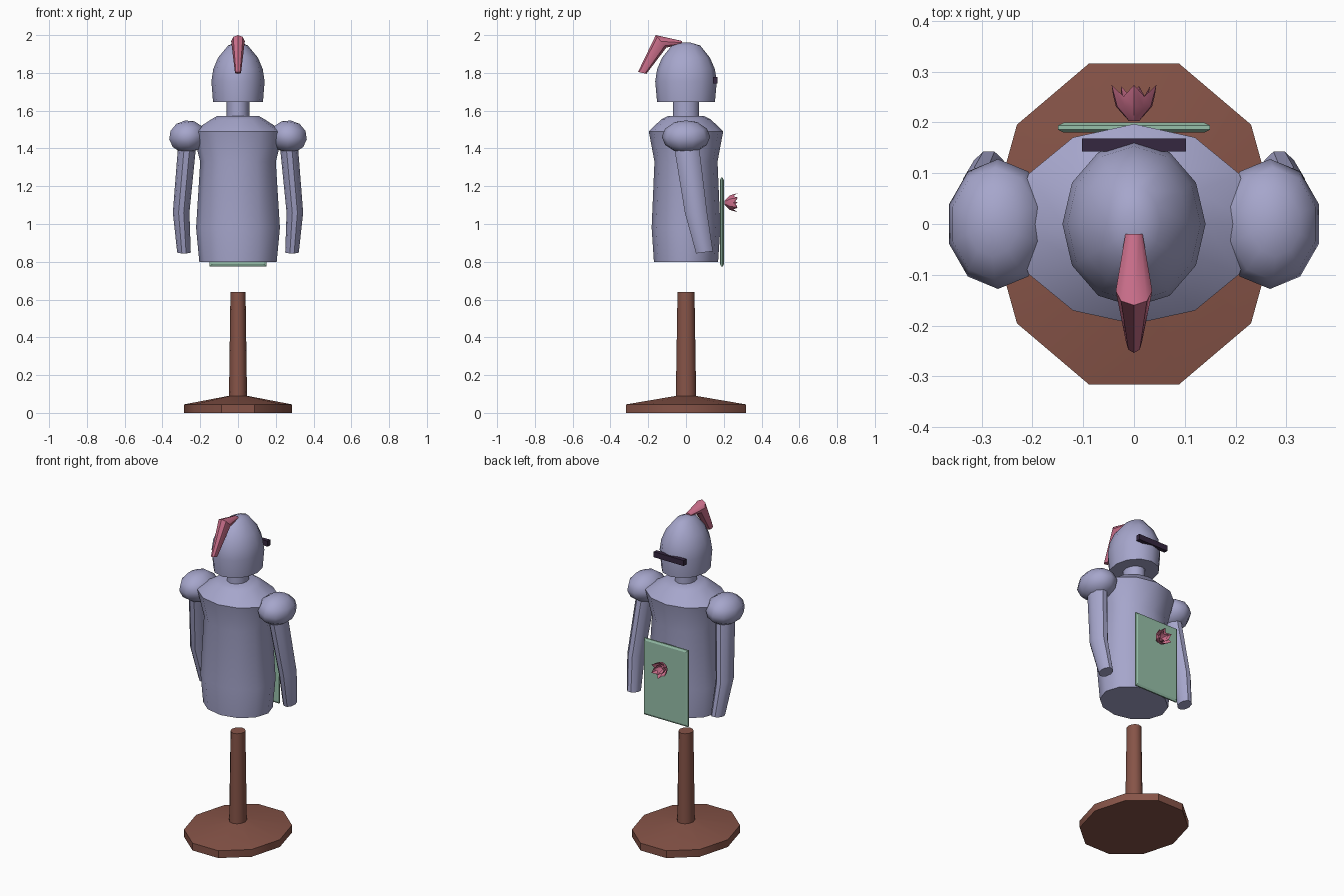
import bpy, bmesh, math
from mathutils import Vector, Matrix

if "Cube" in bpy.data.objects:
    bpy.data.objects.remove(bpy.data.objects["Cube"])


def material(name, r, g, b):
    m = bpy.data.materials.new(name)
    m.diffuse_color = (r, g, b, 1)
    m.use_nodes = True
    m.node_tree.nodes["Principled BSDF"].inputs["Base Color"].default_value = m.diffuse_color
    return m


LAVENDER = material("lavender", 0.38, 0.38, 0.60)
BROWN = material("brown", 0.24, 0.088, 0.064)
PINK = material("pink", 0.60, 0.16, 0.26)
GREEN = material("sage_green", 0.31, 0.53, 0.40)
DARK = material("dark_plum", 0.035, 0.02, 0.05)


def finish(name, bm, mat, angle=40):
    bmesh.ops.recalc_face_normals(bm, faces=bm.faces)
    me = bpy.data.meshes.new(name)
    bm.to_mesh(me)
    bm.free()
    ob = bpy.data.objects.new(name, me)
    bpy.context.collection.objects.link(ob)
    me.materials.append(mat)
    bpy.ops.object.select_all(action='DESELECT')
    ob.select_set(True)
    bpy.context.view_layer.objects.active = ob
    bpy.ops.object.shade_smooth_by_angle(angle=math.radians(angle))
    return ob


def loft(name, rings, n, mat, angle=40):
    """Skin through elliptical rings given as (centre, axis u, axis v), capped."""
    bm = bmesh.new()
    loops = []
    for c, u, v in rings:
        c, u, v = Vector(c), Vector(u), Vector(v)
        loops.append([bm.verts.new(c + u * math.cos(t) + v * math.sin(t))
                      for t in (math.tau * i / n for i in range(n))])
    for a, b in zip(loops, loops[1:]):
        for i in range(n):
            j = (i + 1) % n
            bm.faces.new((a[i], a[j], b[j], b[i]))
    bm.faces.new(loops[0])
    bm.faces.new(loops[-1])
    return finish(name, bm, mat, angle)


def upright(name, profile, n, mat, angle=40):
    """Vertical loft from rows of (z, x radius, y radius)."""
    return loft(name, [((0, 0, z), (rx, 0, 0), (0, ry, 0)) for z, rx, ry in profile],
                n, mat, angle)


def box(name, lo, hi, mat):
    lo, hi = Vector(lo), Vector(hi)
    bm = bmesh.new()
    bmesh.ops.create_cube(bm, size=1, matrix=Matrix.Translation((lo + hi) / 2)
                          @ Matrix.Diagonal((*(hi - lo), 1)))
    return finish(name, bm, mat, 30)


# Stand
upright("stand_base", [(0, 0.285, 0.333), (0.045, 0.285, 0.333), (0.09, 0.05, 0.055)],
        10, BROWN)
upright("stand_pole", [(0.07, 0.048, 0.054), (0.64, 0.04, 0.045)], 12, BROWN)

# Body
upright("torso", [(0.80, 0.205, 0.17), (0.98, 0.222, 0.182), (1.33, 0.20, 0.167),
                  (1.49, 0.24, 0.197), (1.555, 0.14, 0.13), (1.572, 0.11, 0.095)],
        12, LAVENDER, 50)
upright("neck", [(1.55, 0.06, 0.07), (1.66, 0.06, 0.07)], 12, LAVENDER)
upright("head", [(1.645, 0.132, 0.153), (1.755, 0.141, 0.163), (1.82, 0.131, 0.153),
                 (1.88, 0.106, 0.127), (1.945, 0.052, 0.075), (1.96, 0.02, 0.025)],
        12, LAVENDER, 50)

# Shoulders and arms, both sides
for side, s in (("left", -1), ("right", 1)):
    bm = bmesh.new()
    bmesh.ops.create_uvsphere(
        bm, u_segments=10, v_segments=6, radius=1,
        matrix=Matrix.Translation((s * 0.268, 0, 1.462))
        @ Matrix.Rotation(s * math.radians(8), 4, 'Y')
        @ Matrix.Diagonal((0.102, 0.128, 0.087, 1)))
    finish(side + "_shoulder", bm, LAVENDER, 60)
    loft(side + "_arm", [((s * 0.268, 0.0, 1.43), (0.048, 0, 0), (0, 0.07, 0)),
                         ((s * 0.301, 0.053, 1.06), (0.044, 0, 0), (0, 0.062, 0)),
                         ((s * 0.286, 0.098, 0.85), (0.036, 0, 0), (0, 0.047, 0.006))],
         10, LAVENDER)

# Eye bar across the face
box("eye_bar", (-0.102, 0.143, 1.743), (0.102, 0.168, 1.777), DARK)

# Bent plume on the head
loft("plume", [((0, -0.02, 1.96), (0.017, 0, 0), (0, 0, 0.009)),
               ((0, -0.132, 1.967), (0.036, 0, 0), (0, -0.028, 0.033)),
               ((0, -0.232, 1.80), (0.016, 0, 0), (0, -0.022, 0.005))], 8, PINK)

# Board with chamfered rim
bm = bmesh.new()
layers = []
for y, inset in ((0.18, 0.012), (0.186, 0), (0.194, 0), (0.20, 0.012)):
    w, lo, hi = 0.15 - inset, 0.775 + inset, 1.245 - inset
    layers.append([bm.verts.new(p) for p in
                   ((-w, y, lo), (w, y, lo), (w, y, hi), (-w, y, hi))])
for a, b in zip(layers, layers[1:]):
    for i in range(4):
        j = (i + 1) % 4
        bm.faces.new((a[i], a[j], b[j], b[i]))
bm.faces.new(layers[0])
bm.faces.new(layers[-1])
finish("board", bm, GREEN, 25)


# Flower: two open cups of pointed petals facing backwards
def petals(name, count, radius, y0, y1, turn):
    bm = bmesh.new()
    n = count * 2
    loops = []
    for f, r_tip, r_gap, y_gap in ((0, 0.2, 0.2, 0), (0.4, 0.75, 0.7, 0.4), (1, 1, 0.8, 0.68)):
        ring = []
        for i in range(n):
            r, h = (r_tip, f) if i % 2 == 0 else (r_gap, y_gap)
            t = math.tau * i / n + turn
            ring.append(bm.verts.new((radius * r * math.cos(t), y0 + (y1 - y0) * h,
                                      1.113 + radius * r * math.sin(t))))
        loops.append(ring)
    for a, b in zip(loops, loops[1:]):
        for i in range(n):
            j = (i + 1) % n
            bm.faces.new((a[i], a[j], b[j], b[i]))
    bm.faces.new(loops[0])
    finish(name, bm, PINK, 30)


petals("outer_petals", 6, 0.051, 0.203, 0.274, math.pi / 6)
petals("inner_petals", 5, 0.032, 0.21, 0.272, 0)
